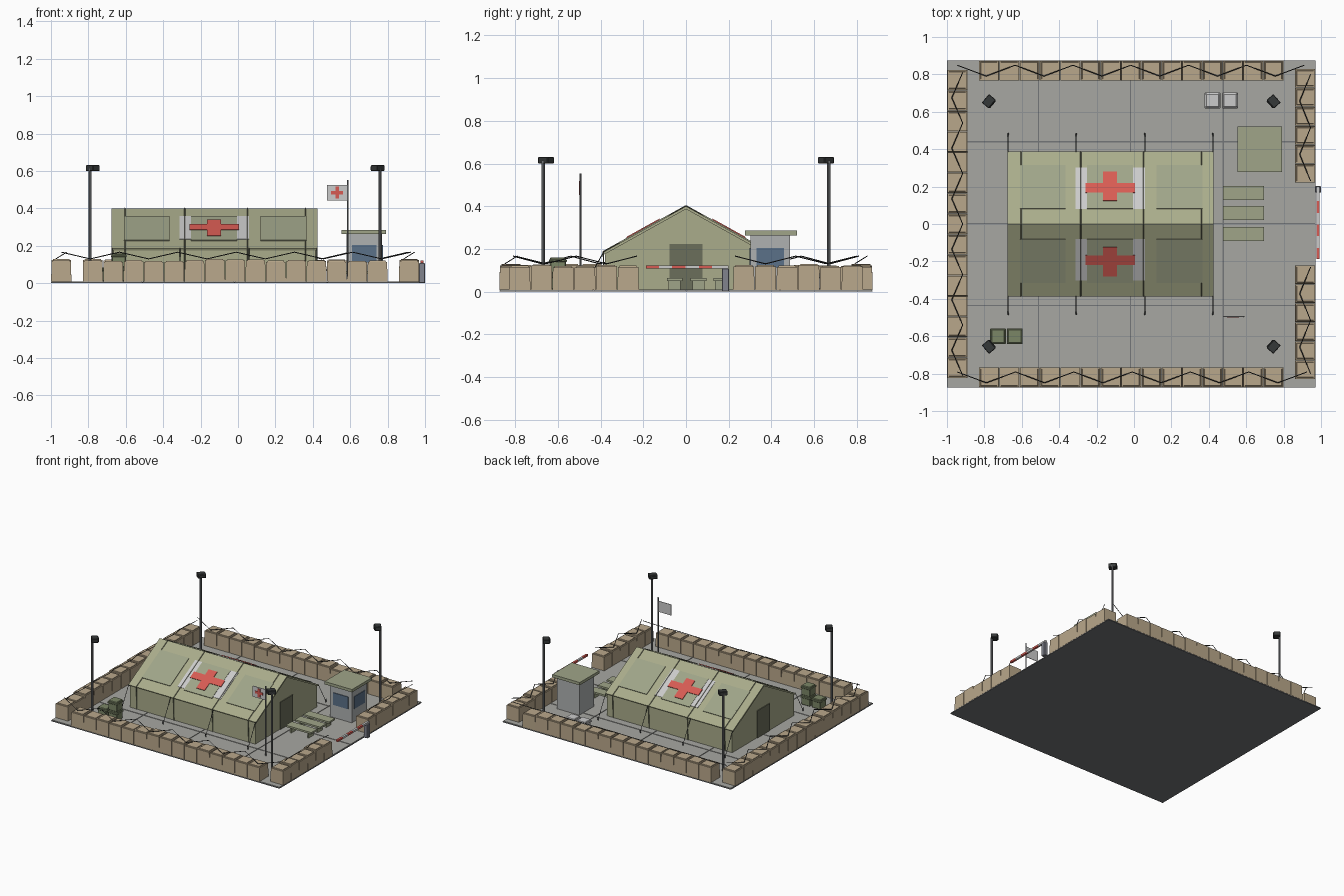
import bpy, bmesh, math, random
from mathutils import Vector, Matrix

if "Cube" in bpy.data.objects:
    bpy.data.objects.remove(bpy.data.objects["Cube"])

random.seed(4)


def mat(name, r, g, b):
    m = bpy.data.materials.new(name)
    m.diffuse_color = (r ** 2.2, g ** 2.2, b ** 2.2, 1)
    m.use_nodes = True
    m.node_tree.nodes["Principled BSDF"].inputs["Base Color"].default_value = m.diffuse_color
    return m


TAN = mat("sand", .72, .65, .54)
OLIVE = mat("canvas", .66, .67, .54)
PATCH = mat("canvas_patch", .62, .64, .53)
DOOR = mat("door_dark", .42, .43, .36)
GREEN = mat("crate_green", .48, .52, .40)
WHITE = mat("white", .80, .80, .81)
RED = mat("red", .84, .36, .33)
DARK = mat("dark_metal", .22, .23, .23)
STEEL = mat("steel", .45, .46, .47)
BLUE = mat("glass", .36, .44, .53)
SLAB = mat("concrete", .65, .65, .63)


def finish(name, bm, m):
    bmesh.ops.recalc_face_normals(bm, faces=bm.faces)
    me = bpy.data.meshes.new(name)
    bm.to_mesh(me)
    bm.free()
    me.materials.append(m)
    ob = bpy.data.objects.new(name, me)
    bpy.context.collection.objects.link(ob)
    return ob


def add_box(bm, lo, hi, taper=1.0):
    c = [(a + b) / 2 for a, b in zip(lo, hi)]
    s = [b - a for a, b in zip(lo, hi)]
    geo = bmesh.ops.create_cube(bm, size=1)["verts"]
    for v in geo:
        k = taper if v.co.z > 0 else 1
        v.co = Vector((c[0] + v.co.x * s[0] * k, c[1] + v.co.y * s[1] * k, c[2] + v.co.z * s[2]))
    return geo


def box(name, lo, hi, m, bevel=0):
    bm = bmesh.new()
    add_box(bm, lo, hi)
    if bevel:
        bmesh.ops.bevel(bm, geom=bm.edges[:], offset=bevel, segments=1, affect='EDGES')
    return finish(name, bm, m)


def prism(name, profile, x0, x1, m):
    """Extrude a y-z profile along x."""
    bm = bmesh.new()
    f = bm.faces.new([bm.verts.new((x0, y, z)) for y, z in profile])
    ex = bmesh.ops.extrude_face_region(bm, geom=[f])["geom"]
    bmesh.ops.translate(bm, vec=(x1 - x0, 0, 0), verts=[v for v in ex if isinstance(v, bmesh.types.BMVert)])
    return finish(name, bm, m)


def tube(name, paths, r, m, sides=4):
    """Straight cylinders along each path segment."""
    bm = bmesh.new()
    for pts in paths:
        for a, b in zip(pts, pts[1:]):
            a, b = Vector(a), Vector(b)
            d = b - a
            mx = Matrix.Translation((a + b) / 2) @ d.to_track_quat('Z', 'Y').to_matrix().to_4x4()
            bmesh.ops.create_cone(bm, cap_ends=True, segments=sides, radius1=r, radius2=r,
                                  depth=d.length, matrix=mx)
    return finish(name, bm, m)


# Ground slab with jointed paving tiles
box("ground_base", (-1, -.875, 0), (.97, .875, .006), STEEL)
bm = bmesh.new()
xs, ys = [-1, -.51, -.018, .477, .97], [-.875, -.435, .003, .44, .875]
for x0, x1 in zip(xs, xs[1:]):
    for y0, y1 in zip(ys, ys[1:]):
        add_box(bm, (x0 + .003, y0 + .003, .001), (x1 - .003, y1 - .003, .01))
finish("paving_tiles", bm, SLAB)


# Perimeter wall of earth-filled blocks
def wall(name, c, axis, a, b, n):
    bm = bmesh.new()
    w = (b - a) / n
    for i in range(n):
        h = random.uniform(.118, .13)
        p, q = a + i * w + .001, a + (i + 1) * w - .001
        lo, hi = ((p, c - .054), (q, c + .054)) if axis == 'x' else ((c - .054, p), (c + .054, q))
        add_box(bm, (*lo, .008), (*hi, h - .006), .97)
        add_box(bm, (lo[0] + .008, lo[1] + .008, h - .01), (hi[0] - .008, hi[1] - .008, h), .95)
    finish(name, bm, TAN)


wall("front_wall", -.82, 'x', -.83, .80, 15)
wall("back_wall", .82, 'x', -.83, .80, 15)
wall("left_wall", -.945, 'y', -.825, .825, 15)
wall("right_wall_front", .915, 'y', -.83, -.22, 6)
wall("right_wall_back", .915, 'y', .22, .83, 6)


# Zigzag wire along the wall tops
def zigzag(c, axis, a, b, n):
    pts = []
    for i in range(n + 1):
        t, s = a + (b - a) * i / n, (1 if i % 2 == 0 else -1)
        z = .148 + .018 * s
        pts.append((t, c + .029 * s, z) if axis == 'x' else (c + .029 * s, t, z))
    return pts


tube("wall_wire", [zigzag(-.82, 'x', -.945, .925, 12), zigzag(.82, 'x', -.945, .91, 12),
                   zigzag(-.945, 'y', -.81, .81, 12), zigzag(.915, 'y', -.8, -.23, 4),
                   zigzag(.915, 'y', .23, .8, 4)], .0025, DARK)

# Tent body, roof sheets and patches
prism("tent_body", [(-.38, .008), (.38, .008), (.38, .182), (0, .39), (-.38, .182)], -.665, .415, OLIVE)
SLOPE = Vector((.387, -.215)).normalized()
NORMAL = Vector((-SLOPE.y, SLOPE.x))


def roof_strip(name, x0, x1, y0, y1, lift, m):
    for side, s in (("front", -1), ("back", 1)):
        prof = []
        for y, h in ((y0, lift - .012), (y1, lift - .012), (y1, lift), (y0, lift)):
            p = Vector((y, .4 - y * .215 / .387)) + NORMAL * h
            prof.append((s * p.x, p.y))
        prism(f"{name}_{side}", prof, x0, x1, m)


roof_strip("roof_sheet", -.675, .425, 0, .387, 0, OLIVE)
roof_strip("white_patch", -.312, .06, .08, .30, .003, WHITE)
for i, x in enumerate((-.61, -.25, .12)):
    roof_strip(f"roof_patch_{i}", x, x + .245, .08, .312, .005, PATCH)
roof_strip("cross_bar", -.26, .006, .165, .215, .009, RED)
roof_strip("cross_upright", -.165, -.092, .12, .275, .0095, RED)

# Tent frame seams, doors, guy ropes with stakes
tube("tent_seams", [[(x, s * .382, .01), (x, s * .388, .187), (x, 0, .402)]
                    for x in (-.605, -.285, .05, .36) for s in (-1, 1)], .003, DOOR)
for name, x in (("left_door", -.666), ("right_door", .416)):
    box(name, (x - .005, -.077, .01), (x + .005, .077, .222), DOOR)
ropes, stakes = [], []
for x in (-.673, -.31, .058, .422):
    for s in (-1, 1):
        ropes.append([(x, s * .385, .187), (x, s * .483, .012)])
        stakes.append([(x, s * .478, .008), (x, s * .485, .035)])
tube("guy_ropes", ropes, .0022, DARK)
tube("rope_stakes", stakes, .004, DARK)

# Guard booth
box("booth_body", (.58, .303, .01), (.77, .487, .265), mat("booth_wall", .68, .69, .69))
box("booth_roof", (.553, .277, .263), (.79, .52, .285), PATCH)
box("booth_front_window", (.61, .298, .11), (.74, .306, .205), BLUE)
box("booth_side_window", (.766, .33, .11), (.775, .46, .205), BLUE)

# Benches
for i, y in enumerate((.165, .058, -.053)):
    bm = bmesh.new()
    add_box(bm, (.475, y - .037, .05), (.695, y + .037, .064))
    for x in (.505, .655):
        add_box(bm, (x, y - .028, .01), (x + .012, y + .028, .05))
    finish(f"bench_{i}", bm, PATCH)


# Supply crates with rims
def crate(name, x, y, z, h, m):
    box(name, (x - .037, y - .037, z), (x + .037, y + .037, z + h), m, .004)
    box(name + "_lid", (x - .042, y - .042, z + h * .72), (x + .042, y + .042, z + h * .88), m, .003)


crate("green_crate_a", -.727, -.6, .01, .075, GREEN)
crate("green_crate_b", -.637, -.6, .01, .075, GREEN)
crate("green_crate_top", -.637, -.6, .085, .075, GREEN)
crate("white_crate_a", .42, .66, .01, .075, WHITE)
crate("white_crate_b", .513, .66, .01, .075, WHITE)

# Flood-light masts, heads turned to the middle
for i, (x, y) in enumerate(((-.79, -.668), (.76, -.668), (-.79, .668), (.76, .668))):
    tube(f"light_mast_{i}", [[(x, y, .008), (x, y, .612)]], .008, STEEL, 8)
    ang = math.atan2(-y, -x)
    bm = bmesh.new()
    add_box(bm, (-.006, -.03, -.016), (.042, .03, .016))
    add_box(bm, (.04, -.026, -.012), (.047, .026, .012))
    bmesh.ops.bevel(bm, geom=bm.edges[:], offset=.003, segments=1, affect='EDGES')
    bmesh.ops.transform(bm, verts=bm.verts, matrix=Matrix.Translation((x, y, .615)) @ Matrix.Rotation(ang, 4, 'Z'))
    finish(f"light_head_{i}", bm, DARK)

# Flag
tube("flag_pole", [[(.587, -.495, .008), (.587, -.495, .552)]], .0045, STEEL, 8)
box("flag_cloth", (.475, -.497, .442), (.585, -.493, .526), WHITE)
box("flag_cross_bar", (.498, -.5, .475), (.562, -.4965, .494), RED)
box("flag_cross_upright", (.52, -.5005, .452), (.54, -.4965, .517), RED)

# Gate boom
box("gate_post", (.968, .168, 0), (1.0, .202, .108), mat("post_grey", .5, .51, .55), .003)
cuts = [-.187, -.127, -.065, -.003, .06, .122, .2]
for i, (a, b) in enumerate(zip(cuts, cuts[1:])):
    box(f"gate_boom_{i}", (.977, a, .107), (.993, b, .122), RED if i % 2 == 0 else WHITE)
